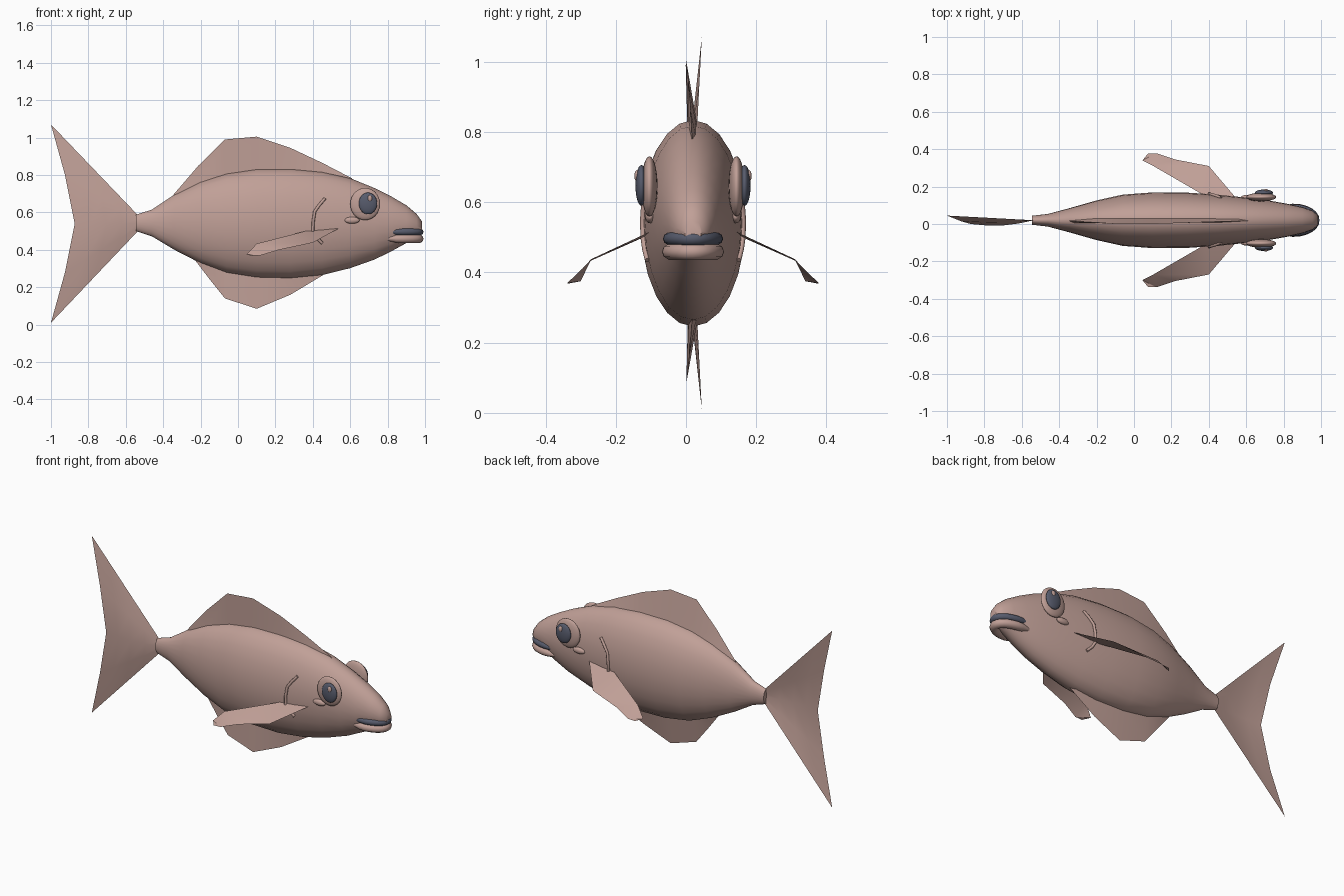
import bpy, bmesh, math
from mathutils import Vector

if "Cube" in bpy.data.objects:
    bpy.data.objects.remove(bpy.data.objects["Cube"])

CY = 0.02  # lateral centre plane of the fish


def material(name, rgb):
    m = bpy.data.materials.new(name)
    m.diffuse_color = (*rgb, 1)
    m.use_nodes = True
    m.node_tree.nodes["Principled BSDF"].inputs["Base Color"].default_value = m.diffuse_color
    return m


SKIN = material("dusty pink skin", (0.53, 0.35, 0.31))
DARK = material("slate blue", (0.095, 0.105, 0.15))


def make(name, verts, faces, mat, smooth=True, angle=40):
    me = bpy.data.meshes.new(name)
    me.from_pydata([tuple(v) for v in verts], [], faces)
    bm = bmesh.new()
    bm.from_mesh(me)
    bmesh.ops.recalc_face_normals(bm, faces=bm.faces)
    bm.to_mesh(me)
    bm.free()
    ob = bpy.data.objects.new(name, me)
    bpy.context.collection.objects.link(ob)
    me.materials.append(mat)
    if smooth:
        bpy.ops.object.select_all(action='DESELECT')
        ob.select_set(True)
        bpy.context.view_layer.objects.active = ob
        bpy.ops.object.shade_smooth_by_angle(angle=math.radians(angle))
    return ob


def loft(name, rings, mat, angle=50):
    n = len(rings[0])
    verts = [v for r in rings for v in r]
    faces = [(i * n + j, i * n + (j + 1) % n, (i + 1) * n + (j + 1) % n, (i + 1) * n + j)
             for i in range(len(rings) - 1) for j in range(n)]
    faces += [tuple(range(n)), tuple(range(len(verts) - n, len(verts)))]
    return make(name, verts, faces, mat, angle=angle)


# Body stations: x, top, bottom, half width
BODY = [(-0.545, 0.588, 0.500, 0.024), (-0.46, 0.615, 0.472, 0.034), (-0.34, 0.695, 0.40, 0.066),
        (-0.20, 0.765, 0.328, 0.106), (-0.06, 0.81, 0.275, 0.137), (0.10, 0.833, 0.25, 0.149),
        (0.28, 0.834, 0.246, 0.148), (0.45, 0.818, 0.265, 0.137), (0.60, 0.783, 0.302, 0.121),
        (0.73, 0.73, 0.348, 0.104), (0.82, 0.685, 0.392, 0.088), (0.90, 0.638, 0.436, 0.07),
        (0.955, 0.592, 0.462, 0.05), (0.985, 0.55, 0.485, 0.024)]


def station(x):
    for a, b in zip(BODY, BODY[1:]):
        if x <= b[0]:
            t = max(0, (x - a[0]) / (b[0] - a[0]))
            return [p + (q - p) * t for p, q in zip(a, b)]
    return BODY[-1]


def ring(x, top, bot, w, n=24):
    return [(x, CY + w * math.cos(2 * math.pi * k / n),
             (top + bot) / 2 + (top - bot) / 2 * math.sin(2 * math.pi * k / n)) for k in range(n)]


loft("body", [ring(*s) for s in BODY], SKIN)


# Dorsal and belly fins: wedges whose bases sink into the body
def ridge_fin(name, tips, index, sink, thick):
    verts = []
    for x, z in tips:
        base = station(x)[index] + sink
        lean = CY - 0.1 * abs(z - base)
        verts += [(x, CY - thick, base), (x, lean, z), (x, CY + thick, base)]
    faces = []
    for i in range(len(tips) - 1):
        a, b = 3 * i, 3 * i + 3
        faces += [(a, a + 1, b + 1, b), (a + 1, a + 2, b + 2, b + 1)]
    make(name, verts, faces, SKIN, angle=60)


ridge_fin("dorsal_fin", [(-0.345, 0.695), (-0.21, 0.852), (-0.07, 0.99), (0.10, 1.005), (0.28, 0.945),
                         (0.45, 0.865), (0.61, 0.782)], 1, -0.025, 0.014)
ridge_fin("belly_fin", [(-0.23, 0.345), (-0.15, 0.24), (-0.07, 0.14), (0.10, 0.085), (0.28, 0.16),
                        (0.46, 0.268)], 2, 0.025, 0.014)

# Tail fin: a curved fan from the stalk to a notched rear edge
REAR = [(-1, 0.045, 1.07), (-0.925, 0.015, 0.80), (-0.873, 0.0, 0.54), (-0.925, 0.015, 0.28), (-1, 0.045, 0.01)]
verts, rows = [], 5
for k, end in enumerate(REAR):
    root = Vector((-0.535, CY, 0.585 - 0.0212 * k))
    for j in range(rows):
        t = j / (rows - 1)
        p = root.lerp(Vector(end), t)
        p.y -= 0.018 * math.sin(math.pi * t) * (1 - abs(k - 2) / 2)
        verts.append(p)
faces = [(k * rows + j, k * rows + j + 1, (k + 1) * rows + j + 1, (k + 1) * rows + j)
         for k in range(4) for j in range(rows - 1)]
make("tail_fin", verts, faces, SKIN)


def ellipsoid(name, loc, size, mat):
    bpy.ops.mesh.primitive_uv_sphere_add(segments=24, ring_count=14, radius=1, location=loc)
    ob = bpy.context.object
    ob.name = name
    ob.scale = size
    ob.data.materials.append(mat)
    bpy.ops.object.shade_smooth()


def tube(name, points, radii, mat, squash=1.0, n=10):
    pts = [Vector(p) for p in points]
    rings = []
    for i, p in enumerate(pts):
        d = (pts[min(i + 1, len(pts) - 1)] - pts[max(i - 1, 0)]).normalized()
        up = Vector((0, 0, 1)) if abs(d.z) < 0.5 else Vector((0, 1, 0))
        side = d.cross(up).normalized()
        up = side.cross(d)
        rings.append([p + radii[i] * (side * math.cos(2 * math.pi * k / n) +
                                      up * squash * math.sin(2 * math.pi * k / n)) for k in range(n)])
    loft(name, rings, mat)


# Paired parts on each flank
for s, tag in ((-1, "near"), (1, "far")):
    def at(x, d, z):
        return (x, CY + s * d, z)

    ellipsoid(tag + "_eye_rim", at(0.68, 0.124, 0.645), (0.08, 0.023, 0.086), SKIN)
    ellipsoid(tag + "_eye_pupil", at(0.695, 0.147, 0.648), (0.049, 0.017, 0.058), DARK)
    ellipsoid(tag + "_eye_glint", at(0.705, 0.159, 0.675), (0.012, 0.008, 0.017), SKIN)
    ellipsoid(tag + "_cheek_bump", at(0.61, 0.122, 0.558), (0.04, 0.014, 0.018), SKIN)

    # Gill ridge following the body surface
    path = []
    for x, z in [(0.465, 0.675), (0.435, 0.64), (0.41, 0.605), (0.402, 0.55), (0.40, 0.50), (0.42, 0.465), (0.45, 0.435)]:
        _, top, bot, w = station(x)
        h = (z - (top + bot) / 2) / ((top - bot) / 2)
        path.append(at(x, w * math.sqrt(1 - h * h) + 0.003, z))
    tube(tag + "_gill_ridge", path, [0.008] * len(path), SKIN, n=8)

    # Pectoral fin: folded thin plate
    make(tag + "_pectoral_fin",
         [at(0.54, 0.125, 0.515), at(0.40, 0.29, 0.438), at(0.22, 0.325, 0.40), at(0.12, 0.358, 0.37),
          at(0.075, 0.357, 0.368), at(0.045, 0.32, 0.375), at(0.10, 0.292, 0.433), at(0.38, 0.13, 0.505)],
         [(0, 1, 7), (1, 6, 7), (1, 2, 6), (2, 3, 6), (3, 5, 6), (3, 4, 5)], SKIN, angle=25)


# Lips wrapping round the snout
def lip(name, z, r, reach, mat, squash):
    pts, radii = [], []
    for k in range(17):
        a = math.pi * (k / 16 - 0.5)
        pts.append((0.80 + (reach - 0.80) * math.cos(a) ** 0.8 if 0 < k < 16 else 0.80,
                    CY + 0.066 * math.sin(a), z))
        radii.append(r * (0.45 + 0.55 * min(1, 4 * math.cos(a))))
    tube(name, pts, radii, mat, squash)


lip("upper_lip", 0.496, 0.024, 0.968, DARK, 0.85)
lip("lower_lip", 0.459, 0.027, 0.965, SKIN, 0.9)
